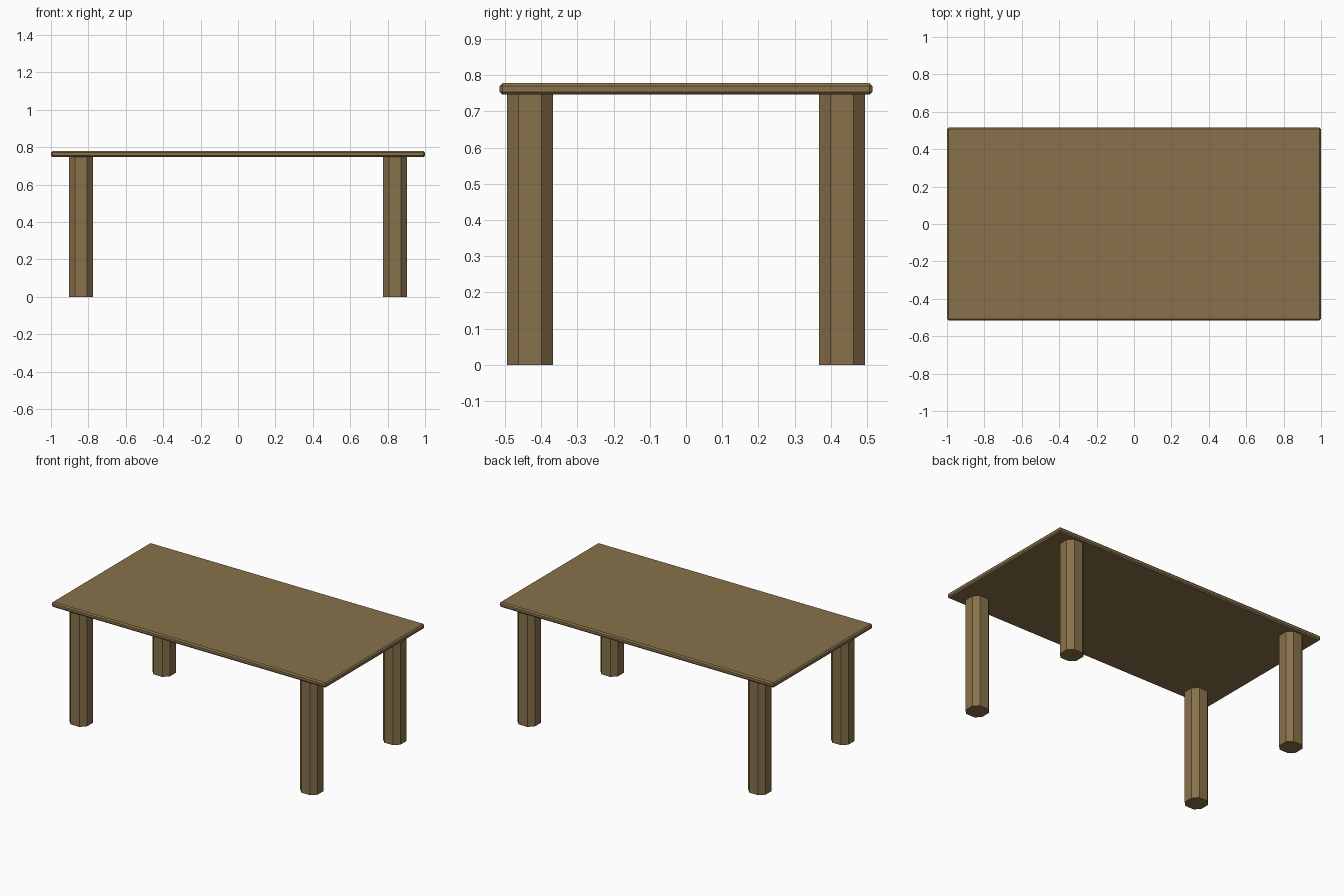
import bpy

if "Cube" in bpy.data.objects:
    bpy.data.objects.remove(bpy.data.objects["Cube"])

wood = bpy.data.materials.new("wood")
wood.diffuse_color = (0.25, 0.165, 0.07, 1)
wood.use_nodes = True
wood.node_tree.nodes["Principled BSDF"].inputs["Base Color"].default_value = wood.diffuse_color


def box(name, centre, size):
    bpy.ops.mesh.primitive_cube_add(size=1, location=centre)
    ob = bpy.context.object
    ob.name = name
    ob.scale = size
    bpy.ops.object.transform_apply(location=False, rotation=False, scale=True)
    ob.data.materials.append(wood)
    return ob


def chamfer(ob, width, vertical_only=False):
    mod = ob.modifiers.new("chamfer", 'BEVEL')
    mod.width = width
    mod.segments = 1
    if vertical_only:
        # weight only the upright edges
        weights = ob.data.attributes.new("bevel_weight_edge", 'FLOAT', 'EDGE')
        for e in ob.data.edges:
            a, b = (ob.data.vertices[i].co for i in e.vertices)
            weights.data[e.index].value = 1.0 if abs(a.z - b.z) > 0.01 else 0.0
        mod.limit_method = 'WEIGHT'
    else:
        mod.limit_method = 'NONE'


TOP, UNDER = 0.778, 0.746

# thin table top with chamfered edges
chamfer(box("table_top", (0, 0, (TOP + UNDER) / 2), (2.0, 1.03, TOP - UNDER)), 0.008)

# four eight-sided legs
for sx, xn in ((-1, "left"), (1, "right")):
    for sy, yn in ((-1, "front"), (1, "back")):
        leg = box(f"{yn}_{xn}_leg", (sx * 0.84, sy * 0.431, UNDER / 2), (0.127, 0.127, UNDER))
        chamfer(leg, 0.032, vertical_only=True)
